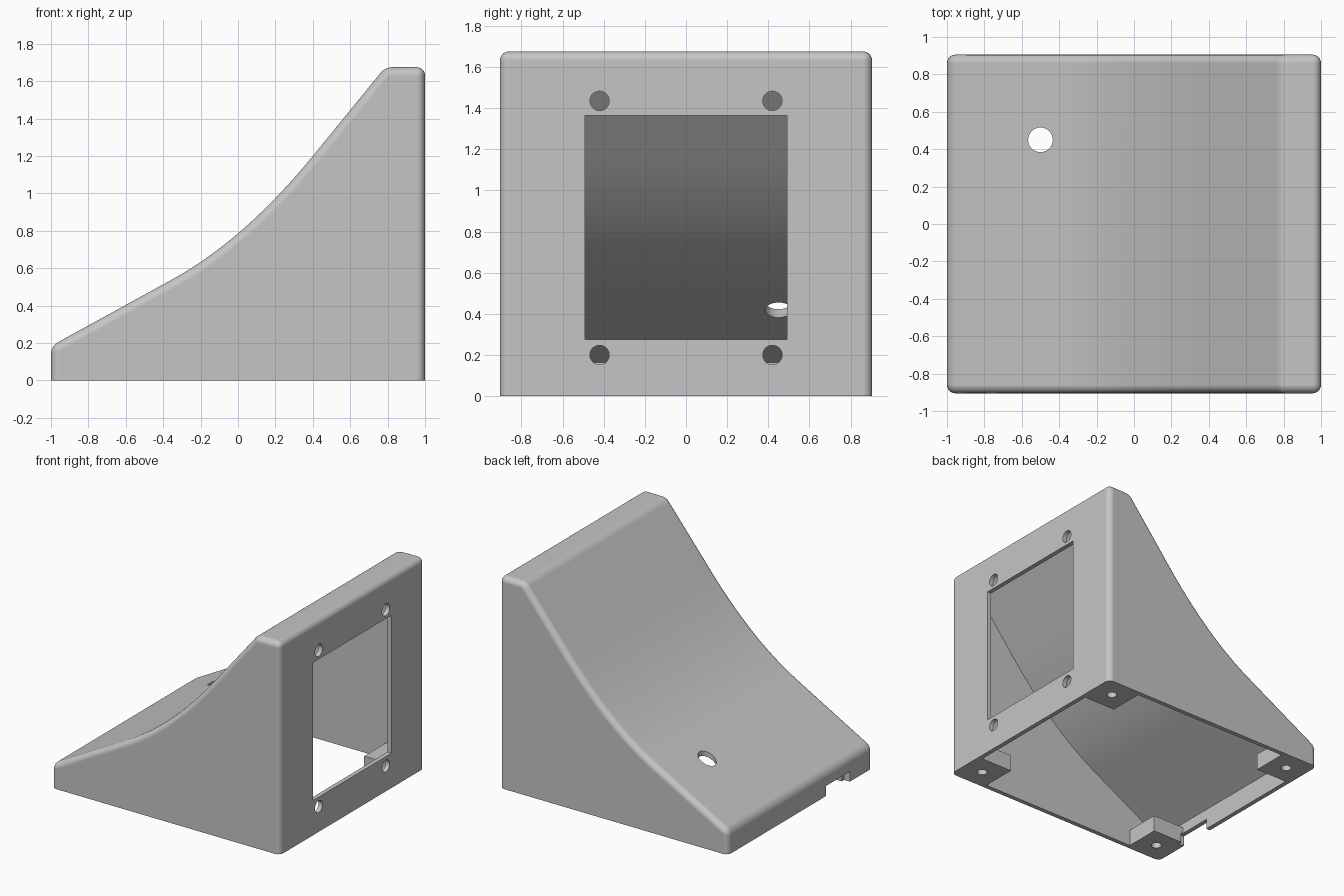
import bpy, bmesh
from math import pi, radians
from mathutils import Vector

if "Cube" in bpy.data.objects:
    bpy.data.objects.remove(bpy.data.objects["Cube"], do_unlink=True)

WALL, HALF_Y, TOP = 0.035, 0.905, 1.675

grey = bpy.data.materials.new("light grey plastic")
grey.use_nodes = True
colour = (0.56, 0.56, 0.56, 1)
grey.diffuse_color = colour
grey.node_tree.nodes["Principled BSDF"].inputs["Base Color"].default_value = colour


def new_object(name, bm):
    bmesh.ops.recalc_face_normals(bm, faces=bm.faces)
    mesh = bpy.data.meshes.new(name)
    bm.to_mesh(mesh)
    bm.free()
    mesh.materials.append(grey)
    ob = bpy.data.objects.new(name, mesh)
    bpy.context.collection.objects.link(ob)
    return ob


def prism(points, half):
    """Extrude an x-z outline between y = -half and y = +half."""
    bm = bmesh.new()
    face = bm.faces.new([bm.verts.new((p.x, -half, p.y)) for p in points])
    ext = bmesh.ops.extrude_face_region(bm, geom=[face])["geom"]
    verts = [g for g in ext if isinstance(g, bmesh.types.BMVert)]
    bmesh.ops.translate(bm, verts=verts, vec=(0, 2 * half, 0))
    return bm


def box(name, low, high):
    bm = bmesh.new()
    bmesh.ops.create_cube(bm, size=1)
    low, high = Vector(low), Vector(high)
    for v in bm.verts:
        v.co = (low + high) / 2 + v.co * (high - low)
    return new_object(name, bm)


def drill(name, centre, radius, depth, along_x=False):
    bm = bmesh.new()
    bmesh.ops.create_cone(bm, cap_ends=True, segments=32, radius1=radius,
                          radius2=radius, depth=depth)
    ob = new_object(name, bm)
    ob.location = centre
    if along_x:
        ob.rotation_euler.y = pi / 2
    return ob


def cut(target, cutter):
    """Subtract the cutter, then discard it."""
    cutter.hide_render = True
    mod = target.modifiers.new("cut", "BOOLEAN")
    mod.operation, mod.solver, mod.object = "DIFFERENCE", "EXACT", cutter
    bpy.context.view_layer.objects.active = target
    bpy.ops.object.modifier_apply(modifier=mod.name)
    bpy.data.objects.remove(cutter, do_unlink=True)


def inset(points, d):
    """Offset a counter-clockwise outline inwards."""
    result = []
    for i, p in enumerate(points):
        a = (p - points[i - 1]).normalized()
        b = (points[(i + 1) % len(points)] - p).normalized()
        na, nb = Vector((-a.y, a.x)), Vector((-b.y, b.x))
        result.append(p + (na + nb) * d / (1 + na.dot(nb)))
    return result


# Side outline: upright back, short flat top, concave sloping front, low lip
bend = [Vector(p) for p in ((0.40, 1.20), (0.033, 0.752), (-0.35, 0.541))]
steps = 16
curve = []
for i in range(steps + 1):
    t = i / steps
    curve.append(bend[0] * (1 - t) ** 2 + bend[1] * 2 * t * (1 - t) + bend[2] * t * t)
outline = [Vector((-1, 0)), Vector((1, 0)), Vector((1, TOP)), Vector((0.787, TOP)),
           *curve, Vector((-1, 0.184))]

# Outer body, all sharp edges rounded except around the open base
bm = prism(outline, HALF_Y)
bmesh.ops.recalc_face_normals(bm, faces=bm.faces)
edges = [e for e in bm.edges if e.calc_face_angle(0) > radians(20)
         and max(v.co.z for v in e.verts) > 0.01]
bmesh.ops.bevel(bm, geom=edges, offset=0.045, offset_type="OFFSET", segments=6,
                profile=0.5, affect="EDGES", clamp_overlap=True)
housing = new_object("housing", bm)

# Cavity open at the base, leaving four mounting blocks in its corners
inner = inset(outline, WALL)
for p in inner[:2]:
    p.y = -0.1
cavity = new_object("cavity_cutter", prism(inner, HALF_Y - WALL))
corners = [(sx, sy) for sx in (-1, 1) for sy in (-1, 1)]
for sx, sy in corners:
    xs = sorted((sx * 0.69, sx * 1.2))
    ys = sorted((sy * 0.59, sy * 1.2))
    cut(cavity, box("block_space", (xs[0], ys[0], -0.2), (xs[1], ys[1], 0.13)))
cut(housing, cavity)

# Screw holes in the undersides of the blocks
for sx, sy in corners:
    cut(housing, drill("block_hole", (sx * 0.84, sy * 0.745, 0), 0.037, 0.2))

# Square window and its four fixing holes in the upright wall
cut(housing, box("window_cutter", (0.9, -0.49, 0.275), (1.1, 0.49, 1.365)))
for y in (-0.42, 0.42):
    for z in (0.2, 1.435):
        # Lower holes run into the blocks behind the wall only slightly
        cut(housing, drill("fixing_hole", (1, y, z), 0.047, 0.2, True))

# Round hole in the slope, cable notch under the low lip
cut(housing, drill("slope_hole", (-0.5, 0.45, 0.45), 0.066, 0.4))
cut(housing, box("notch_cutter", (-1.1, -0.62, -0.1), (-0.95, -0.32, 0.08)))

# Smooth the rounded parts while keeping flat faces crisp
bpy.ops.object.select_all(action="DESELECT")
housing.select_set(True)
bpy.context.view_layer.objects.active = housing
bpy.ops.object.shade_smooth_by_angle(angle=radians(30))
weighted = housing.modifiers.new("weighted_normals", "WEIGHTED_NORMAL")
weighted.keep_sharp = True
